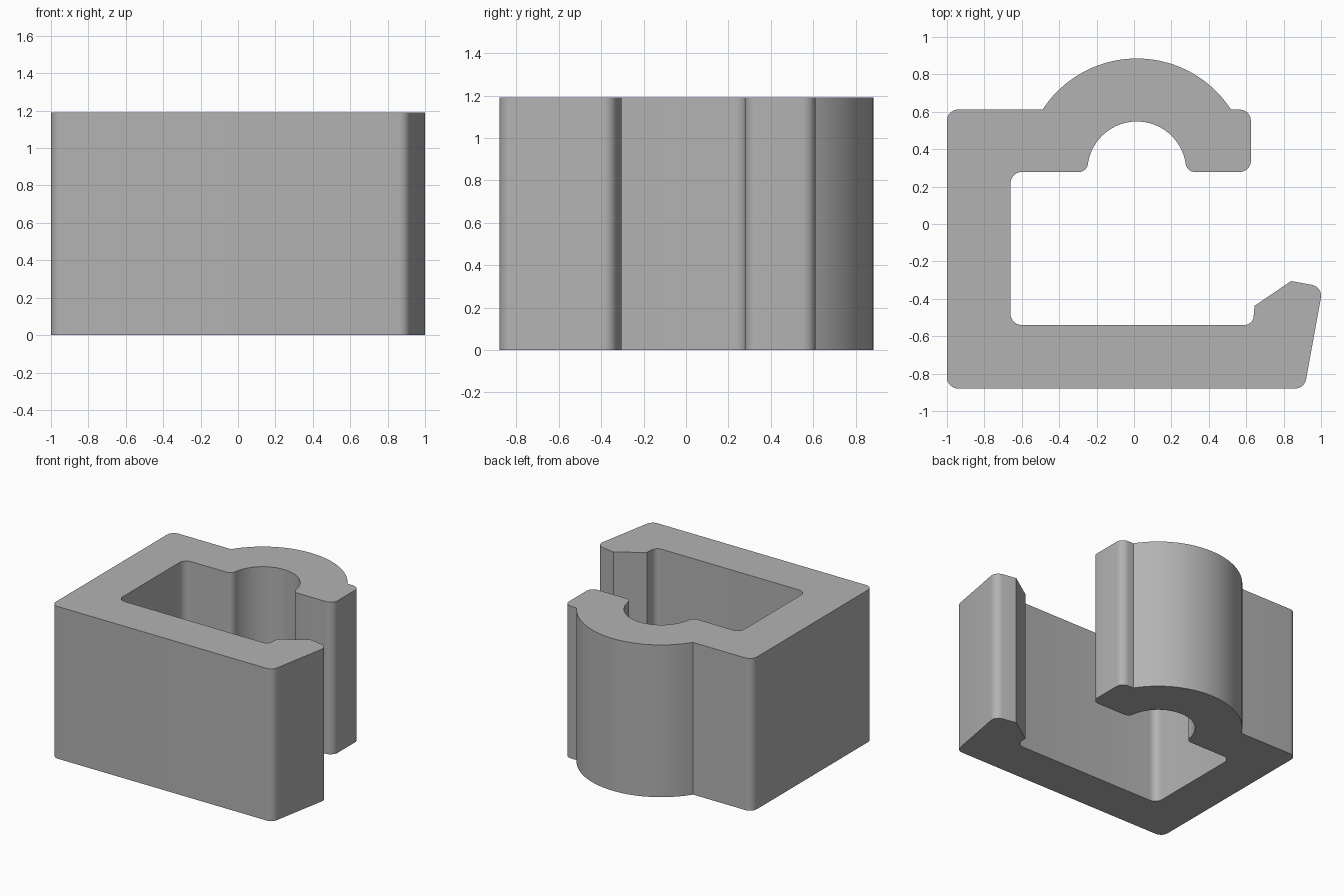
import bpy, bmesh, math
from mathutils import Vector

cube = bpy.data.objects.get("Cube")
if cube:
    bpy.data.objects.remove(cube, do_unlink=True)

HEIGHT = 1.19
R = 0.06            # corner rounding
CENTRE = Vector((0.015, 0.284))


def arc(radius, start, end, steps):
    """Points on a circle about the seat centre, as unrounded corners."""
    pts = []
    for i in range(steps + 1):
        a = math.radians(start + (end - start) * i / steps)
        pts.append((CENTRE.x + radius * math.cos(a), CENTRE.y + radius * math.sin(a), 0))
    return pts


def round_corners(corners, steps=8):
    """Replace each (x, y, radius) corner with a tangent arc."""
    out = []
    for i, (x, y, r) in enumerate(corners):
        p = Vector((x, y))
        if r == 0:
            out.append(p)
            continue
        a = (Vector(corners[i - 1][:2]) - p).normalized()
        b = (Vector(corners[(i + 1) % len(corners)][:2]) - p).normalized()
        half = a.angle(b) / 2
        middle = p + (a + b).normalized() * (r / math.sin(half))
        start = p + a * (r / math.tan(half)) - middle
        end = p + b * (r / math.tan(half)) - middle
        sweep = math.pi - 2 * half
        for k in range(steps + 1):
            t = k / steps
            out.append(middle + (start * math.sin((1 - t) * sweep)
                                 + end * math.sin(t * sweep)) / math.sin(sweep))
    return out


# Outline: front arm, hooked tip, inner pocket, curved seat, back arm
profile = [(-1, -0.88, R), (0.911, -0.88, R), (1.01, -0.336, R),
           (0.84, -0.305, 0), (0.645, -0.437, 0), (0.635, -0.54, 0.05),
           (-0.66, -0.54, R), (-0.66, 0.278, R), (-0.25, 0.278, 0.05)]
profile += arc(0.264, 170, 10, 32)
profile += [(0.28, 0.278, 0.05), (0.625, 0.278, R), (0.625, 0.612, R)]
profile += arc(0.601, 33, 147, 40)
profile += [(-1, 0.612, R)]

# Extrude the outline into the clip
bm = bmesh.new()
base = bm.faces.new([bm.verts.new((p.x, p.y, 0)) for p in round_corners(profile)])
top = bmesh.ops.extrude_face_region(bm, geom=[base], use_keep_orig=True)
bmesh.ops.translate(bm, vec=(0, 0, HEIGHT),
                    verts=[g for g in top["geom"] if isinstance(g, bmesh.types.BMVert)])
bmesh.ops.recalc_face_normals(bm, faces=bm.faces)
mesh = bpy.data.meshes.new("clip_body")
bm.to_mesh(mesh)
bm.free()
clip = bpy.data.objects.new("clip_body", mesh)
bpy.context.collection.objects.link(clip)

# Plain grey material
grey = bpy.data.materials.new("grey")
grey.use_nodes = True
colour = (0.45, 0.45, 0.45, 1)
grey.diffuse_color = colour
grey.node_tree.nodes["Principled BSDF"].inputs["Base Color"].default_value = colour
mesh.materials.append(grey)

# Smooth the rounded walls, keep the rims sharp
bpy.ops.object.select_all(action="DESELECT")
clip.select_set(True)
bpy.context.view_layer.objects.active = clip
bpy.ops.object.shade_smooth_by_angle(angle=math.radians(25))
